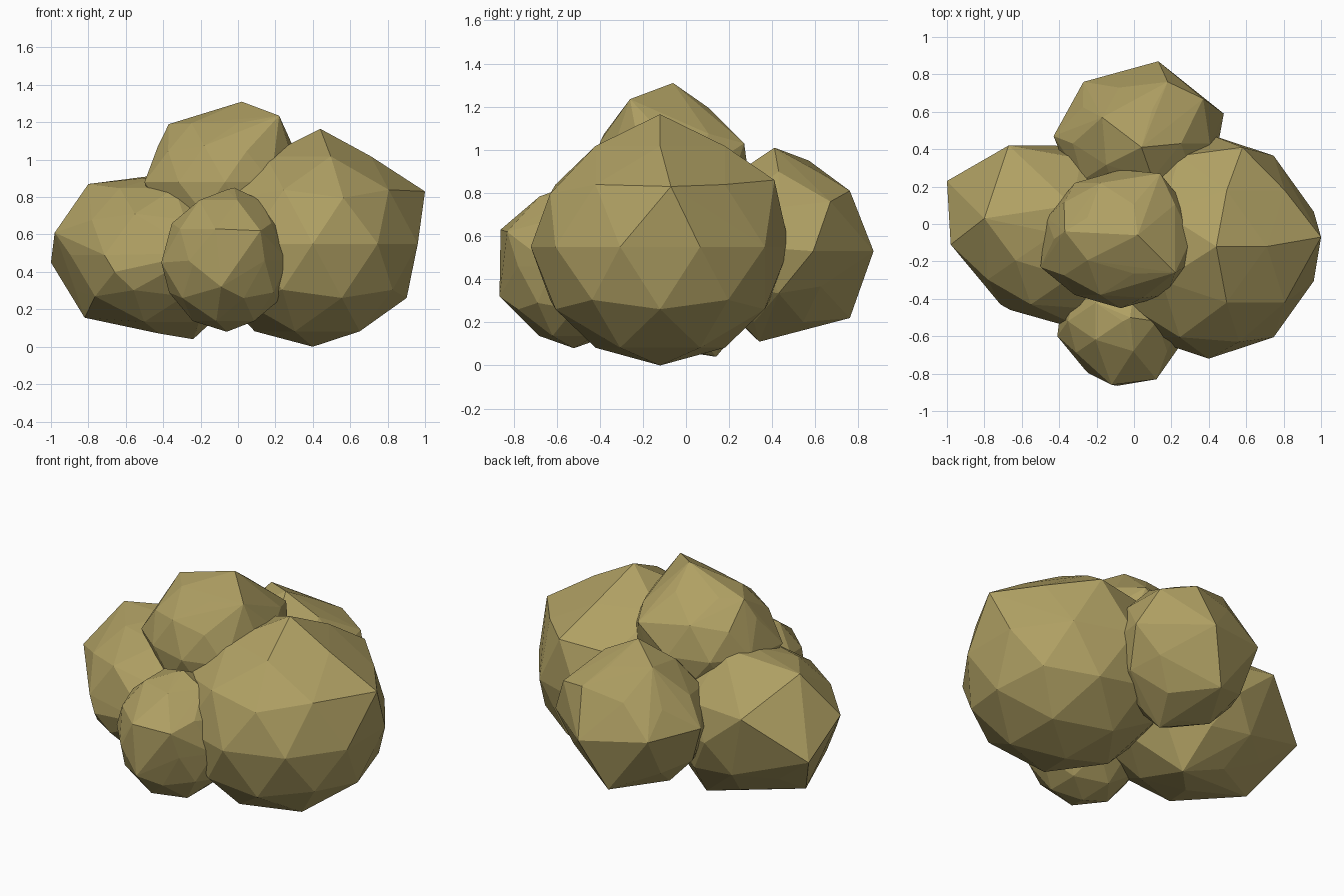
import bpy, bmesh
from mathutils import Vector

leaf = bpy.data.materials.new("olive_foliage")
leaf.diffuse_color = (0.43, 0.35, 0.125, 1)


def clump(name, centre, radii, corners):
    """Faceted foliage ball: a squashed icosphere wrapped together with a few pulled-out corners."""
    bm = bmesh.new()
    bmesh.ops.create_icosphere(bm, subdivisions=2, radius=1)
    for v in bm.verts:
        v.co = Vector(centre) + v.co * Vector(radii)
    for c in corners:
        bm.verts.new(c)
    hull = bmesh.ops.convex_hull(bm, input=bm.verts[:])
    inside = {g for g in hull["geom_interior"] if isinstance(g, bmesh.types.BMVert)}
    bmesh.ops.delete(bm, geom=list(inside), context='VERTS')
    loose = [v for v in bm.verts if not v.link_faces]
    bmesh.ops.delete(bm, geom=loose, context='VERTS')
    bmesh.ops.recalc_face_normals(bm, faces=bm.faces[:])
    mesh = bpy.data.meshes.new(name)
    bm.to_mesh(mesh)
    bm.free()
    mesh.materials.append(leaf)
    obj = bpy.data.objects.new(name, mesh)
    bpy.context.collection.objects.link(obj)


# Large clump on the right
clump("right_clump", (0.40, -0.12, 0.55), (0.59, 0.60, 0.55),
      [(0.44, -0.12, 1.165), (1.0, -0.07, 0.83), (0.58, 0.41, 0.86)])

# Wide, low clump on the left
clump("left_clump", (-0.42, -0.05, 0.49), (0.50, 0.47, 0.42),
      [(-1.0, 0.23, 0.45), (-0.98, -0.11, 0.61), (-0.80, 0.03, 0.87),
       (-0.67, 0.42, 0.70), (-0.66, -0.46, 0.40), (-0.20, -0.59, 0.50),
       (-0.82, 0.0, 0.155), (-0.24, 0.14, 0.04), (-0.33, 0.1, 0.93)])

# Crown clump on top
clump("top_clump", (-0.07, -0.08, 0.88), (0.42, 0.37, 0.37),
      [(0.02, -0.06, 1.31), (-0.37, -0.04, 1.19), (0.22, -0.26, 1.235),
       (0.14, 0.27, 1.03), (-0.50, -0.23, 0.88)])

# Clump at the back
clump("back_clump", (0.03, 0.43, 0.55), (0.42, 0.37, 0.41),
      [(0.04, 0.41, 1.01), (-0.17, 0.57, 0.95), (0.13, 0.87, 0.53),
       (0.18, 0.76, 0.81), (0.37, 0.67, 0.76), (0.48, 0.59, 0.53),
       (-0.27, 0.76, 0.58), (-0.43, 0.47, 0.60), (0.0, 0.76, 0.22),
       (0.1, 0.34, 0.11)])

# Small clump at the front
clump("front_clump", (-0.06, -0.52, 0.46), (0.345, 0.32, 0.38),
      [(-0.12, -0.86, 0.63), (0.12, -0.83, 0.62), (-0.09, -0.865, 0.32),
       (-0.24, -0.80, 0.44), (-0.41, -0.60, 0.45), (-0.02, -0.5, 0.85)])
